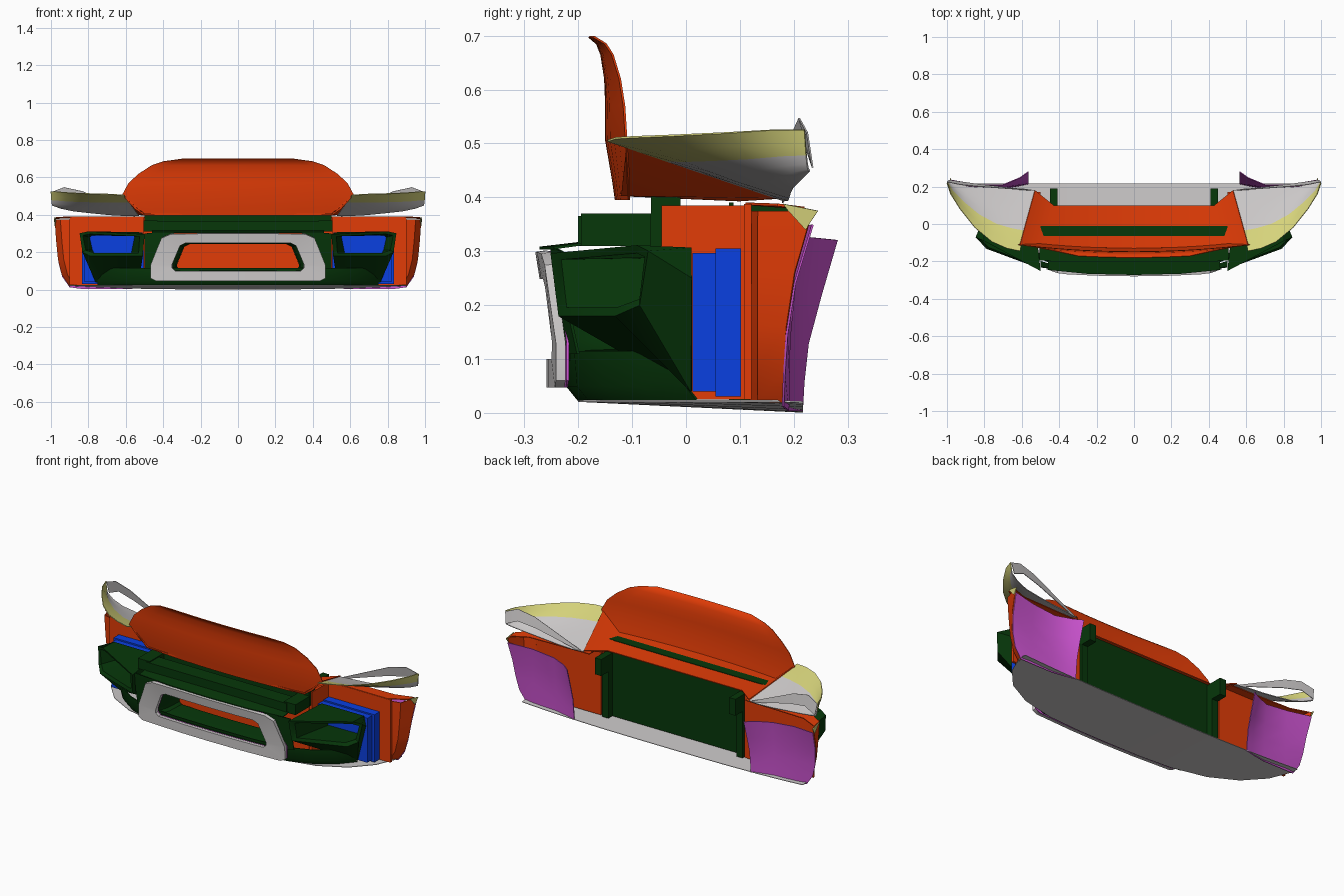
import bpy
import math
from mathutils import Vector

if "Cube" in bpy.data.objects:
    bpy.data.objects.remove(bpy.data.objects["Cube"])


def material(name, red, green, blue):
    mat = bpy.data.materials.new(name)
    mat.use_nodes = True
    colour = (red, green, blue, 1)
    mat.diffuse_color = colour
    mat.node_tree.nodes["Principled BSDF"].inputs["Base Color"].default_value = colour
    return mat


ORANGE = material("orange", .76, .045, .002)
GREEN = material("dark green", .002, .038, .003)
BLUE = material("blue", .003, .05, .75)
PURPLE = material("purple", .62, .09, .65)
YELLOW = material("pale yellow", .68, .66, .2)
GREY = material("light grey", .6, .58, .58)


def loft(name, rows, mats, thick=.005, closed=False, rule=None):
    """Skin equal-length rows of points on the left half, then mirror them."""
    count = len(rows[0])
    verts = [tuple(point) for row in rows for point in row]
    faces = []
    for i in range(len(rows) - 1):
        for j in range(count if closed else count - 1):
            k = (j + 1) % count
            faces.append((i * count + j, i * count + k,
                          (i + 1) * count + k, (i + 1) * count + j))
    return finish(name, verts, faces, mats, thick, rule)


def finish(name, verts, faces, mats, thick, rule=None):
    mesh = bpy.data.meshes.new(name)
    mesh.from_pydata(verts, [], faces)
    for mat in mats:
        mesh.materials.append(mat)
    if rule:
        for face in mesh.polygons:
            face.material_index = rule(face)
    obj = bpy.data.objects.new(name, mesh)
    bpy.context.collection.objects.link(obj)
    obj.modifiers.new("Mirror", 'MIRROR')
    if thick:
        solid = obj.modifiers.new("Solidify", 'SOLIDIFY')
        solid.thickness = thick
        solid.offset = 0
    bpy.ops.object.select_all(action='DESELECT')
    obj.select_set(True)
    bpy.context.view_layer.objects.active = obj
    # Apply first, so that the thickened rims keep sharp edges
    bpy.ops.object.convert(target='MESH')
    bpy.ops.object.shade_smooth_by_angle(angle=math.radians(35))


def box(name, xs, ys, zs, mat):
    """Box given by its ranges, mirrored to the other side."""
    verts = [(x, y, z) for x in xs for y in ys for z in zs]
    faces = [(0, 1, 3, 2), (4, 6, 7, 5), (0, 4, 5, 1),
             (2, 3, 7, 6), (0, 2, 6, 4), (1, 5, 7, 3)]
    finish(name, verts, faces, [mat], 0)


def dish(start, end, steps, sag):
    """Rows from one edge to another, sagging more towards the outer end."""
    rows = []
    for i in range(steps + 1):
        t = i / steps
        row = [Vector(a).lerp(Vector(b), t) for a, b in zip(start, end)]
        for j, point in enumerate(row):
            point.z -= sag * math.sin(math.pi * t) * j / (len(row) - 1)
        rows.append(row)
    return rows


# Thin floor plate: curved front edge, rear edge dipping in the middle
outline = [(0, -.2), (.2, -.198), (.4, -.185), (.6, -.14), (.75, -.06), (.85, .05), (.9, .17)]
floor_front = [(x, y, .022) for x, y in outline]
floor_rear = [(x, .217, .002 + .018 * (x / .9) ** 3) for x, y in outline]
loft("floor_plate", [floor_front, floor_rear], [GREY], .003)

# Upright bowed panel: half width, centre depth and height of each level
levels = [(.5, -.13, .395), (.55, -.135, .43), (.62, -.148, .505), (.585, -.148, .57),
          (.53, -.15, .62), (.46, -.157, .665), (.4, -.165, .685), (.3, -.18, .698)]
panel = []
for width, depth, height in levels:
    panel.append([(width * s / 6, depth + .035 * (width * s / 6 / .6) ** 2, height)
                  for s in range(7)])
loft("upright_panel", panel, [ORANGE], .004)

# Bonnet sheet with raised flanks
loft("bonnet", [[(0, -.13, .405), (.5, -.12, .405), (.61, -.11, .5)],
                [(0, .1, .395), (.43, .1, .395), (.53, .18, .4)]], [ORANGE])

# Dished fender tops, yellow along the leading edge
edge = [(.61, -.145, .505), (.68, -.13, .51), (.76, -.095, .512), (.85, -.02, .515),
        (.93, .08, .52), (.98, .16, .525), (1, .22, .525)]
base = [(.53, .18, .395), (.6, .19, .395), (.69, .192, .4), (.79, .195, .41),
        (.88, .2, .42), (.95, .215, .435), (.99, .23, .45)]
columns = len(edge) - 1
loft("fender_top", dish(edge, base, 6, .025), [YELLOW, GREY], .004,
     rule=lambda face: int(face.index // columns >= 2))

# Rear rim strip rising to a tip
loft("fender_rim", [[(.55, .18, .4), (.83, .2, .525), (.93, .21, .547), (1, .225, .52)],
                    [(.55, .18, .39), (.81, .21, .465), (.92, .225, .485), (.99, .235, .455)]],
     [GREY], .003)

# Outer fender skins: outer width, rear depth, height
skin = [(.9, .18, .02), (.94, .182, .08), (.96, .187, .16), (.97, .202, .26), (.978, .235, .375)]
loft("outer_fender", [[(w - .1, .12, z), (w - .03, .135, z), (w, y, z)] for w, y, z in skin],
     [ORANGE])
loft("fender_shelf", [[(.5, .11, .388), (.88, .11, .388), (.972, .17, .386)],
                      [(.5, .17, .385), (.88, .18, .385), (.975, .22, .38)]], [ORANGE])
loft("fender_corner", [[(.978, .18, .388), (.982, .245, .375)],
                       [(.975, .19, .375), (.978, .222, .34)]], [YELLOW], .004)

# Rear panels, hollow across and flared at the inner edge
flare = [.215, .218, .226, .25, .28]
rear = []
for (w, y, z), depth in zip(skin, flare):
    low = z * .95 - .015
    hollow = (depth + y) / 2 - .6 * (depth - .21)
    rear.append([(.565, depth, low * .94), (.61, (depth + hollow) / 2, low * .95),
                 (.7, hollow - .005, low * .96), (.84, hollow - .005, low), (w, y, low + .008)])
loft("rear_panel", rear, [PURPLE], .004)

# Inner orange walls around the lamps
box("lamp_back_wall", (.46, .9), (.108, .122), (.025, .388), ORANGE)
box("lamp_side_wall", (.49, .505), (-.045, .11), (.025, .385), ORANGE)
box("grille_backing", (0, .49), (-.05, -.04), (.025, .385), ORANGE)

# Green radiator wall, cross beams and rear tabs
box("radiator_wall", (0, .46), (.08, .088), (.02, .39), GREEN)
box("upper_beam", (0, .5), (-.065, -.01), (.31, .405), GREEN)
box("bumper_beam", (0, .45), (-.2, -.11), (.31, .365), GREEN)
box("beam_end", (.43, .505), (-.195, -.065), (.31, .37), GREEN)
box("rear_post", (.41, .45), (.085, .125), (.02, .385), GREEN)
box("rear_tab", (.41, .45), (.12, .19), (.29, .385), GREEN)

# Stepped blue lamp blocks
box("lamp_block", (.51, .835), (.055, .102), (.03, .305), BLUE)
box("lamp_lens", (.505, .82), (.012, .055), (.04, .297), BLUE)

# Hooded lamp housings with an open mouth that follows the nose sweep
back = [(.53, .01, .305), (.8, .01, .305), (.81, .01, .25), (.76, .01, .04),
        (.7, .01, .04), (.53, .01, .05)]
lip = [(.5, -.25, .295), (.8, -.09, .31), (.845, -.07, .3), (.83, -.085, .2),
       (.79, -.13, .18), (.51, -.235, .18)]
mouth = [(.525, -.23, .285), (.79, -.09, .298), (.83, -.075, .29), (.815, -.085, .21),
         (.775, -.125, .195), (.53, -.22, .195)]
pane = [(.55, .01, .29), (.78, .01, .292), (.795, .01, .28), (.78, .01, .21),
        (.77, .01, .192), (.57, .01, .19)]
loft("lamp_housing", [back, lip, mouth, pane], [GREEN], .004, closed=True)

# Lower bumper sweeping around the nose
sweep = [(0, -.22), (.25, -.217), (.45, -.2), (.58, -.15), (.68, -.08), (.75, .0)]
loft("lower_bumper", [[(x, y + .02, .025) for x, y in sweep],
                      [(x, y, .05) for x, y in sweep],
                      [(x, y - .005, .115) for x, y in sweep]], [GREEN])
loft("bumper_cheek", [[(.4, -.23, .11), (.5, -.2, .11)], [(.38, -.24, .2), (.5, -.22, .2)],
                      [(.34, -.25, .31), (.5, -.23, .3)]], [GREEN])
loft("bumper_top", [[(0, -.272, .306), (.25, -.266, .306), (.46, -.245, .306)],
                    [(0, -.17, .318), (.25, -.17, .318), (.46, -.16, .318)]], [GREEN])

# Trapezoid grille frame
outer_path = [(0, .3), (.2, .3), (.36, .297), (.41, .275), (.468, .13),
              (.468, .06), (.44, .047), (.2, .047), (0, .047)]
inner_path = [(0, .25), (.18, .25), (.28, .25), (.31, .235), (.352, .135),
              (.352, .115), (.335, .1), (.18, .1), (0, .1)]


def nose(path, push=0.0, shrink=1.0):
    """Lay a front outline on the bowed, leaning nose surface."""
    return [(x * shrink, push - .25 - .16 * max(z - .17, 0) + .08 * x * x,
             .175 + (z - .175) * shrink) for x, z in path]


loft("grille_frame", [nose(outer_path), nose(inner_path)], [GREY], .018)
loft("frame_backing", [nose(outer_path, .013), nose(inner_path, .013)], [PURPLE], .004)

# Green duct behind the frame
loft("grille_duct", [nose(inner_path, .02, 1.03), nose(inner_path, .07, .95),
                     nose(inner_path, .17, .93)], [GREEN])
